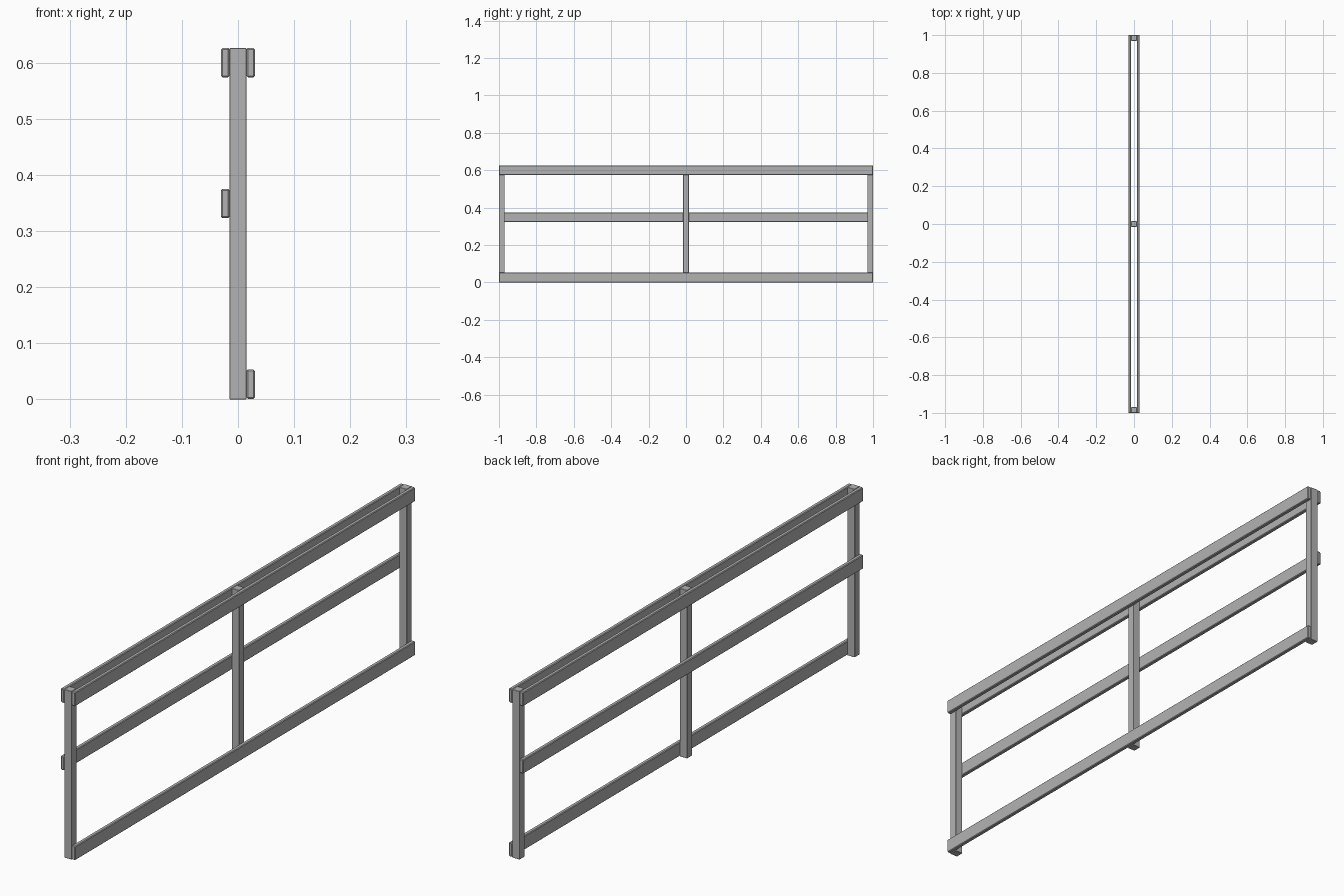
import bpy

cube = bpy.data.objects.get("Cube")
if cube:
    bpy.data.objects.remove(cube, do_unlink=True)

grey = bpy.data.materials.new("plain_grey")
grey.use_nodes = True
colour = (0.45, 0.45, 0.45, 1)
grey.diffuse_color = colour
grey.node_tree.nodes["Principled BSDF"].inputs["Base Color"].default_value = colour

HEIGHT = 0.626
POST = 0.03       # square post width
RAIL_H = 0.052
RAIL_T = 0.015


def board(name, size, centre, bevel):
    """Box with slightly chamfered edges."""
    bpy.ops.mesh.primitive_cube_add(size=1, location=centre)
    ob = bpy.context.object
    ob.name = name
    ob.scale = size
    bpy.ops.object.transform_apply(location=False, rotation=False, scale=True)
    mod = ob.modifiers.new("edge_chamfer", "BEVEL")
    mod.width = bevel
    mod.segments = 1
    ob.data.materials.append(grey)
    return ob


# Upright posts at both ends and the middle
for name, y in (("front_post", -1 + POST / 2), ("middle_post", 0), ("back_post", 1 - POST / 2)):
    board(name, (POST, POST, HEIGHT), (0, y, HEIGHT / 2), 0.001)

# Long rails: a pair at the top, one mid rail, one bottom rail
rail_x = POST / 2 + RAIL_T / 2
top_z = HEIGHT - RAIL_H / 2
for name, side, z in (
    ("left_top_rail", 1, top_z),
    ("right_top_rail", -1, top_z),
    ("right_middle_rail", -1, 0.349),
    ("left_bottom_rail", 1, RAIL_H / 2 + 0.001),
):
    board(name, (RAIL_T, 2, RAIL_H), (side * rail_x, 0, z), 0.0025)
